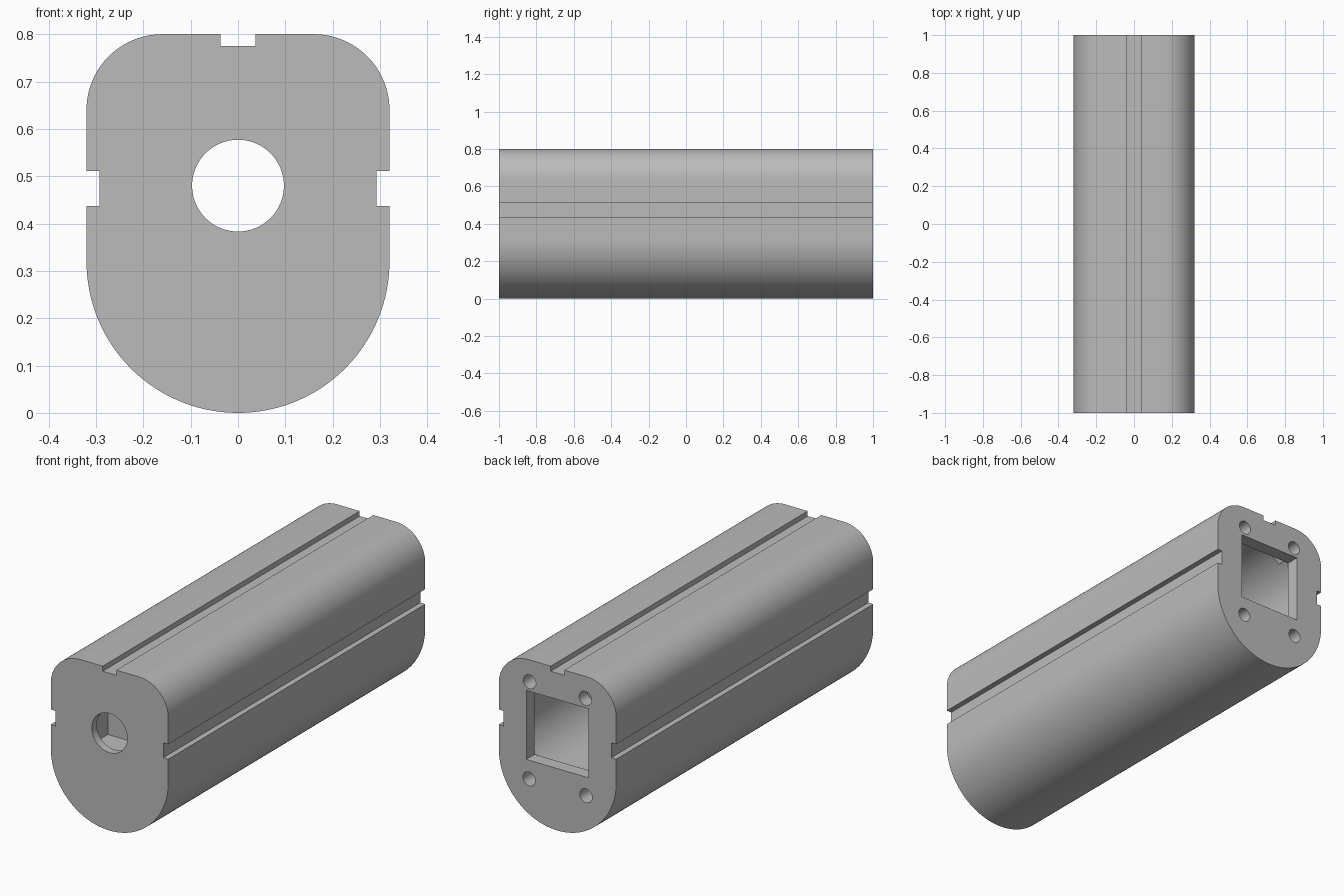
import bpy
import bmesh
from math import sin, cos, pi, radians

cube = bpy.data.objects.get("Cube")
if cube:
    bpy.data.objects.remove(cube, do_unlink=True)

HALF_LENGTH = 1.0
AXIS_Z = 0.48

# Material
grey = bpy.data.materials.new("plain grey")
grey.use_nodes = True
grey.diffuse_color = (0.5, 0.5, 0.5, 1)
grey.node_tree.nodes["Principled BSDF"].inputs["Base Color"].default_value = (0.5, 0.5, 0.5, 1)


def arc(cx, cz, radius, start, end, steps):
    angles = [radians(start + (end - start) * i / steps) for i in range(steps + 1)]
    return [(cx + radius * cos(a), cz + radius * sin(a)) for a in angles]


def prism(name, outline, y0, y1):
    """Extrude an x-z outline along y."""
    bm = bmesh.new()
    face = bm.faces.new([bm.verts.new((x, y0, z)) for x, z in outline])
    made = bmesh.ops.extrude_face_region(bm, geom=[face])["geom"]
    moved = [v for v in made if isinstance(v, bmesh.types.BMVert)]
    bmesh.ops.translate(bm, verts=moved, vec=(0, y1 - y0, 0))
    bmesh.ops.recalc_face_normals(bm, faces=bm.faces)
    mesh = bpy.data.meshes.new(name)
    bm.to_mesh(mesh)
    bm.free()
    mesh.materials.append(grey)
    obj = bpy.data.objects.new(name, mesh)
    bpy.context.collection.objects.link(obj)
    return obj


def circle(x, z, radius, steps):
    return arc(x, z, radius, 0, 360, steps)[:-1]


def rectangle(half_width, z0, z1):
    return [(-half_width, z0), (half_width, z0), (half_width, z1), (-half_width, z1)]


# Body outline: round belly, rounded shoulders, three shallow grooves
right_half = arc(0, 0.32, 0.32, -90, 0, 32)
right_half += [(0.32, 0.437), (0.293, 0.437), (0.293, 0.511), (0.32, 0.511)]
right_half += arc(0.16, 0.64, 0.16, 0, 90, 20)
right_half += [(0.037, 0.8), (0.037, 0.775)]
left_half = [(-x, z) for x, z in reversed(right_half[1:])]
body = prism("housing_body", right_half + left_half, -HALF_LENGTH, HALF_LENGTH)

# Hollows: main bore, square rear opening, front chamber, front hole
cutters = [
    prism("main_bore", circle(0, 0.475, 0.243, 96), -0.65, 0.935),
    prism("rear_opening", rectangle(0.17, 0.305, 0.645), 0.8, 1.1),
    prism("front_chamber", rectangle(0.17, 0.34, 0.62), -0.96, -0.77),
    prism("front_hole", circle(0, AXIS_Z, 0.097, 64), -1.1, 0),
]

# Four screw holes in the rear face
for side in (-1, 1):
    for x, z in ((0.152, 0.692), (0.155, 0.213)):
        cutters.append(prism("screw_hole", circle(side * x, z, 0.034, 32), 0.88, 1.1))

bpy.context.view_layer.objects.active = body
for cutter in cutters:
    cutter.hide_render = True
    mod = body.modifiers.new(cutter.name, "BOOLEAN")
    mod.operation = "DIFFERENCE"
    mod.solver = "EXACT"
    mod.object = cutter
    bpy.ops.object.modifier_apply(modifier=mod.name)
    bpy.data.objects.remove(cutter, do_unlink=True)

# Smooth curved walls, crisp edges
bpy.ops.object.select_all(action="DESELECT")
body.select_set(True)
bpy.ops.object.shade_smooth_by_angle(angle=radians(25))
